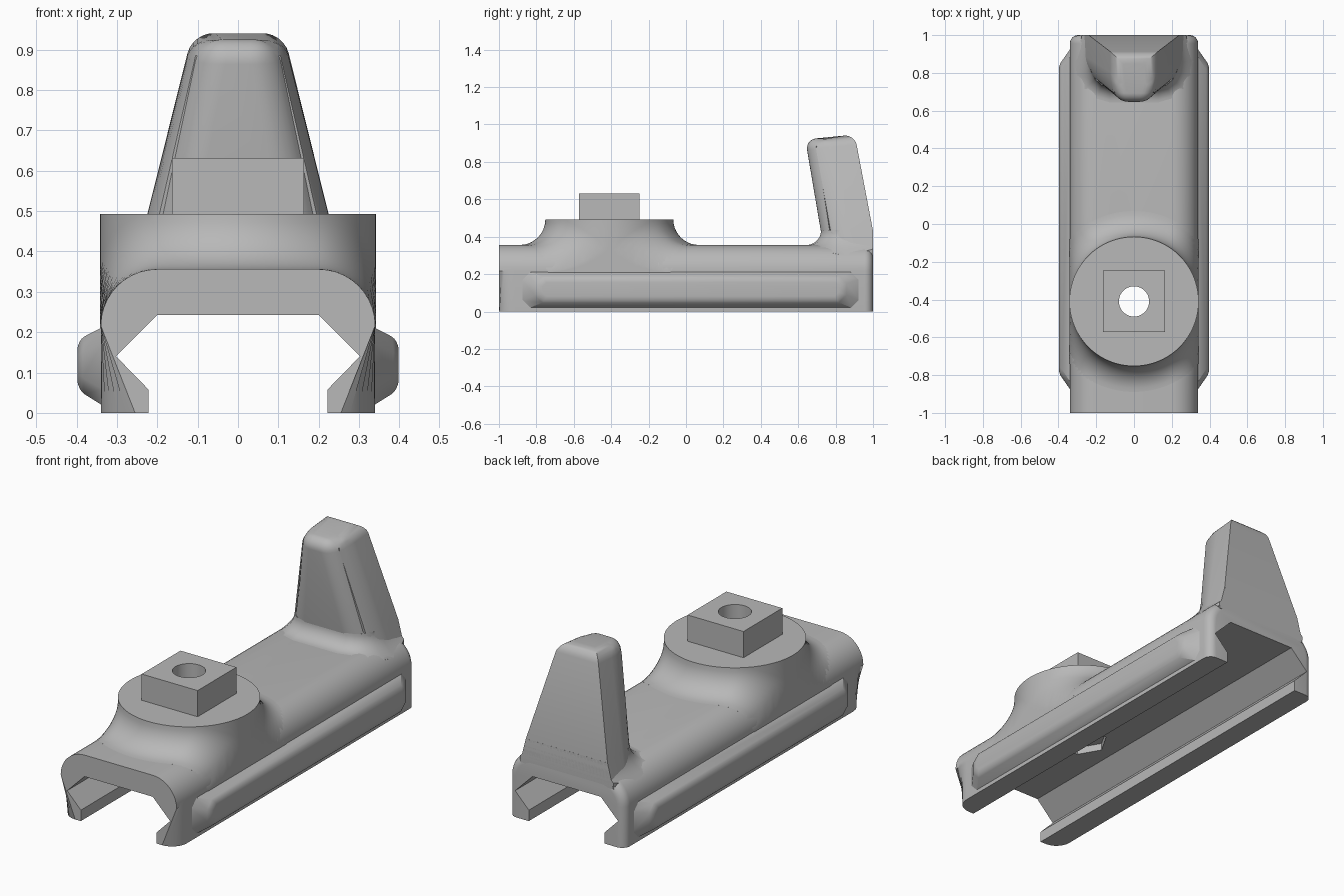
import bpy, bmesh, math
from mathutils import Vector

cube = bpy.data.objects.get("Cube")
if cube:
    bpy.data.objects.remove(cube)

grey = bpy.data.materials.new("plain grey")
grey.use_nodes = True
grey.diffuse_color = (0.48, 0.48, 0.48, 1)
grey.node_tree.nodes["Principled BSDF"].inputs["Base Color"].default_value = grey.diffuse_color

HALF, TOP, ROUND = 0.34, 0.356, 0.14   # body half width, height, shoulder radius
BOSS_Y = -0.41


def finish(name, bm):
    bmesh.ops.remove_doubles(bm, verts=bm.verts, dist=0.0002)
    bmesh.ops.recalc_face_normals(bm, faces=bm.faces)
    mesh = bpy.data.meshes.new(name)
    bm.to_mesh(mesh)
    bm.free()
    obj = bpy.data.objects.new(name, mesh)
    bpy.context.collection.objects.link(obj)
    mesh.materials.append(grey)
    return obj


def smooth(obj, angle=35):
    bpy.ops.object.select_all(action="DESELECT")
    obj.select_set(True)
    bpy.context.view_layer.objects.active = obj
    bpy.ops.object.shade_smooth_by_angle(angle=math.radians(angle))


def loft(rings, cyclic=False):
    """Bridge equal-length rings; cap the ends unless the rings close on themselves."""
    bm = bmesh.new()
    loops = [[bm.verts.new(p) for p in ring] for ring in rings]
    n = len(loops[0])
    pairs = list(zip(loops, loops[1:]))
    if cyclic:
        pairs.append((loops[-1], loops[0]))
    else:
        bm.faces.new(loops[0])
        bm.faces.new(loops[-1])
    for a, b in pairs:
        for i in range(n):
            j = (i + 1) % n
            bm.faces.new((a[i], a[j], b[j], b[i]))
    return bm


def round_edges(bm, rule, width, segments=6):
    edges = [e for e in bm.edges if rule(e.verts[0].co, e.verts[1].co)]
    bmesh.ops.bevel(bm, geom=edges, offset=width, segments=segments, profile=0.5,
                    affect="EDGES", clamp_overlap=False)


def cut(obj, cutter):
    mod = obj.modifiers.new("cut", "BOOLEAN")
    mod.operation, mod.solver, mod.object = "DIFFERENCE", "EXACT", cutter
    bpy.ops.object.select_all(action="DESELECT")
    bpy.context.view_layer.objects.active = obj
    obj.select_set(True)
    bpy.ops.object.modifier_apply(modifier=mod.name)


def prism(radius, sides, z0, z1):
    turn = [2 * math.pi * i / sides for i in range(sides)]
    return loft([[(radius * math.cos(a), BOSS_Y + radius * math.sin(a), z) for a in turn]
                 for z in (z0, z1)])


def body_height(x):
    over = min(abs(x), HALF) - (HALF - ROUND)
    return TOP if over <= 0 else TOP - ROUND + math.sqrt(max(ROUND ** 2 - over ** 2, 0))


def skirt(path, radius, top, centre_y, inner):
    """Concave fillet that drapes from a wall path (x, y, normal) onto the body."""
    def ring(d, rise):
        out = []
        for x, y, nx, ny in path:
            px = max(-HALF - 0.002, min(HALF + 0.002, x + nx * d))
            out.append((px, min(1, y + ny * d), body_height(px) + rise))
        return out

    def core(z):
        return [(x * inner, centre_y + (y - centre_y) * inner, z) for x, y, _, _ in path]

    steps = 10
    rings = [core(0.31), ring(radius, -0.02)]
    for i in range(steps + 1):
        a = math.pi / 2 * i / steps
        rings.append(ring(radius * (1 - math.sin(a)), radius * (1 - math.cos(a))))
    rings += [[(x, y, top) for x, y, _, _ in path], core(top)]
    return loft(rings, cyclic=True)


# Body: rounded shoulder profile with softened ends
half_profile = [(HALF, 0)]
for i in range(11):
    a = math.pi / 2 * i / 10
    half_profile.append((HALF - ROUND + ROUND * math.cos(a), TOP - ROUND + ROUND * math.sin(a)))
profile = half_profile + [(-x, z) for x, z in reversed(half_profile)]
bm = loft([[(x, y, z) for x, z in profile] for y in (-1, 1)])
for end, width in ((-1, 0.085), (1, 0.045)):
    round_edges(bm, lambda a, b: abs(a.y - end) < 1e-4 and abs(b.y - end) < 1e-4
                and max(a.z, b.z) > 0.01, width)
body = finish("rail_body", bm)

# Dovetail channel, bolt hole and nut recess
channel_half = [(0.222, -0.1), (0.222, 0.058), (0.302, 0.14), (0.2, 0.242)]
channel = channel_half + [(-x, z) for x, z in reversed(channel_half)]
channel_cutter = finish("channel_cutter", loft([[(x, y, z) for x, z in channel] for y in (-1.2, 1.2)]))
hole_cutter = finish("hole_cutter", prism(0.08, 48, 0.1, 0.8))
nut_cutter = finish("nut_cutter", prism(0.13, 6, 0.2, 0.28))

# Round boss that blends into the body, already open in the middle
R = 0.342
path = []
for i in range(128):
    a = 2 * math.pi * i / 128
    path.append((R * math.cos(a), BOSS_Y + R * math.sin(a), math.cos(a), math.sin(a)))
boss = finish("round_boss", skirt(path, 0.137, 0.493, BOSS_Y, 0.08 / R))

# Square locating block
bm = bmesh.new()
bmesh.ops.create_cube(bm, size=1)
for v in bm.verts:
    v.co = Vector((v.co.x * 0.328, BOSS_Y + v.co.y * 0.325, 0.541 + v.co.z * 0.182))
block = finish("square_block", bm)

for cutter in (channel_cutter, hole_cutter, nut_cutter):
    cut(body, cutter)
cut(block, hole_cutter)
for cutter in (channel_cutter, hole_cutter, nut_cutter):
    bpy.data.objects.remove(cutter)


# Leaning rear stop: six-sided section, narrower towards the front
def stop_section(z_front, z_back, y_front, y_back, w):
    half = [(w, y_back, z_back), (w, y_front + 0.1, (z_front + z_back) / 2),
            (0.7 * w, y_front, z_front)]
    return half + [(-x, y, z) for x, y, z in reversed(half)]


bm = loft([stop_section(0.3, 0.3, 0.742, 1, 0.274),
           stop_section(0.43, 0.43, 0.721, 1, 0.24),
           stop_section(0.918, 0.945, 0.638, 0.902, 0.112)])
bmesh.ops.recalc_face_normals(bm, faces=bm.faces)


def stop_edge(a, b):
    on_top = min(a.z, b.z) > 0.9
    rising = abs(a.z - b.z) > 0.1
    return on_top or (rising and max(a.y, b.y) < 0.9)


round_edges(bm, stop_edge, 0.055)
rear_stop = finish("rear_stop", bm)

# Fillet at the foot of the rear stop
half_path = [(0.236, 1, 0.5, 0), (0.236, 0.86, 1, 0), (0.228, 0.81, 0.95, -0.3),
             (0.205, 0.765, 0.75, -0.65), (0.17, 0.735, 0.4, -0.9), (0.13, 0.722, 0, -1)]
path = half_path + [(-x, y, -nx, ny) for x, y, nx, ny in reversed(half_path)]
stop_foot = finish("rear_stop_fillet", skirt(path, 0.078, 0.432, 0.86, 0.5))


# Raised grip ribs along both sides
def rib_outline(x, y0, y1, z0, z1, c):
    return [(x, y0 + c, z0), (x, y1 - c, z0), (x, y1, z0 + c), (x, y1, z1 - c),
            (x, y1 - c, z1), (x, y0 + c, z1), (x, y0, z1 - c), (x, y0, z0 + c)]


ribs = []
for side, label in ((1, "left"), (-1, "right")):
    bm = loft([rib_outline(side * 0.335, -0.88, 0.93, 0.018, 0.213, 0.04),
               rib_outline(side * 0.398, -0.79, 0.84, 0.06, 0.178, 0.035)])
    round_edges(bm, lambda a, b: min(abs(a.x), abs(b.x)) > 0.39, 0.022, 4)
    ribs.append(finish(label + "_grip_rib", bm))

for obj in [body, boss, rear_stop, stop_foot, block] + ribs:
    smooth(obj)
